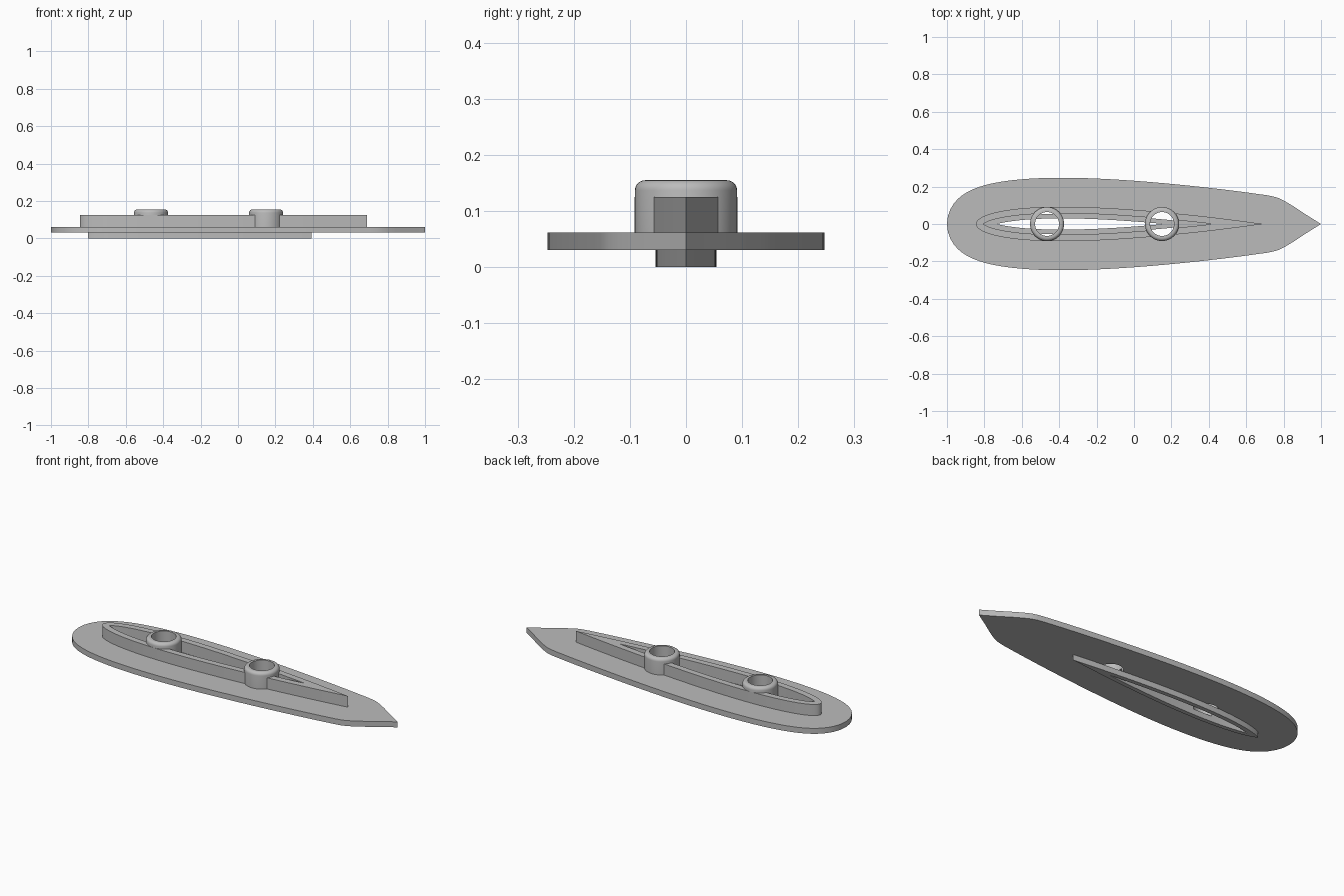
import bpy, bmesh, math
from mathutils import Vector

old = bpy.data.objects.get("Cube")
if old:
    bpy.data.objects.remove(old, do_unlink=True)

grey = bpy.data.materials.new("plain grey")
grey.use_nodes = True
colour = (0.5, 0.5, 0.5, 1)
grey.diffuse_color = colour
grey.node_tree.nodes["Principled BSDF"].inputs["Base Color"].default_value = colour

NOSE, CHORD, THICK = -0.845, 1.535, 0.12
BORE, BUSH_R = 0.064, 0.091
BUSH_X = (-0.465, 0.15)
KEEL_TOP, DECK, RIM_TOP, BUSH_TOP = 0.031, 0.062, 0.125, 0.155


def foil(u):
    """Point on the upper half of a symmetric streamlined section."""
    s = u * u
    y = 0.2969 * u - 0.126 * s - 0.3516 * s**2 + 0.2843 * s**3 - 0.1036 * s**4
    return Vector((NOSE + CHORD * s, 5 * THICK * CHORD * y))


def half_outline(offset, steps=48):
    """Upper half of the section, grown or shrunk, clipped at the centre line."""
    pts = []
    for i in range(steps + 1):
        u = i / steps
        t = foil(u + 1e-4) - foil(u - 1e-4)
        pts.append(foil(u) + offset * Vector((-t.y, t.x)).normalized())
    out = []
    for a, b in zip(pts, pts[1:]):
        if (a.y > 0) != (b.y > 0):
            cross = a.lerp(b, a.y / (a.y - b.y))
            out.append(Vector((cross.x, 0)))
        if b.y > 0:
            out.append(b)
    return out


def mirrored(half):
    return half + [Vector((p.x, -p.y)) for p in reversed(half[1:-1])]


def make(name, bm):
    bmesh.ops.recalc_face_normals(bm, faces=bm.faces)
    mesh = bpy.data.meshes.new(name)
    bm.to_mesh(mesh)
    bm.free()
    mesh.materials.append(grey)
    ob = bpy.data.objects.new(name, mesh)
    bpy.context.collection.objects.link(ob)
    return ob


def prism(name, outline, z0, z1):
    bm = bmesh.new()
    face = bm.faces.new([bm.verts.new((p.x, p.y, z0)) for p in outline])
    res = bmesh.ops.extrude_face_region(bm, geom=[face], use_keep_orig=True)
    top = [v for v in res["geom"] if isinstance(v, bmesh.types.BMVert)]
    bmesh.ops.translate(bm, verts=top, vec=(0, 0, z1 - z0))
    return make(name, bm)


def circle(x, r, n=48):
    return [Vector((x + r * math.cos(2 * math.pi * i / n),
                    r * math.sin(2 * math.pi * i / n))) for i in range(n)]


def activate(ob):
    bpy.ops.object.select_all(action='DESELECT')
    ob.select_set(True)
    bpy.context.view_layer.objects.active = ob


def cut(ob, outline):
    """Cut a vertical opening right through a part."""
    cutter = prism("cutter", outline, -0.1, 0.3)
    cutter.hide_render = True
    mod = ob.modifiers.new("opening", 'BOOLEAN')
    mod.operation, mod.solver, mod.object = 'DIFFERENCE', 'EXACT', cutter
    activate(ob)
    bpy.ops.object.modifier_apply(modifier=mod.name)
    bpy.data.objects.remove(cutter, do_unlink=True)


def smooth(ob):
    activate(ob)
    bpy.ops.object.shade_smooth_by_angle(angle=math.radians(30))


slot = mirrored(half_outline(-0.062))

# Base plate: grown section with a pointed tail
tail = [(0.745, 0.147), (0.775, 0.138), (0.81, 0.12), (0.85, 0.096), (0.92, 0.05), (1, 0)]
plate = prism("base_plate", mirrored(half_outline(0.155) + [Vector(p) for p in tail]),
              KEEL_TOP, DECK)
cut(plate, slot)

# Raised rim above the plate
rim = prism("upper_rim", mirrored(half_outline(0)), DECK, RIM_TOP)
cut(rim, mirrored(half_outline(-0.035)))
for x in BUSH_X:
    cut(plate, circle(x, BORE))
    cut(rim, circle(x, BORE))

# Slotted rim below the plate
keel = prism("lower_rim", mirrored(half_outline(-0.038)), 0, KEEL_TOP)
cut(keel, slot)

for ob in (plate, rim, keel):
    smooth(ob)

# Round bushes with a softened outer top edge
FILLET = 0.018
for name, x in zip(("rear_bush", "front_bush"), BUSH_X):
    profile = [(BORE, DECK), (BUSH_R, DECK)]
    for i in range(7):
        a = math.pi / 2 * i / 6
        profile.append((BUSH_R - FILLET + FILLET * math.cos(a),
                        BUSH_TOP - FILLET + FILLET * math.sin(a)))
    profile.append((BORE, BUSH_TOP))
    bm = bmesh.new()
    vs = [bm.verts.new((x + r, 0, z)) for r, z in profile]
    edges = [bm.edges.new((vs[i], vs[(i + 1) % len(vs)])) for i in range(len(vs))]
    bmesh.ops.spin(bm, geom=vs + edges, cent=(x, 0, 0), axis=(0, 0, 1),
                   angle=2 * math.pi, steps=48)
    bmesh.ops.remove_doubles(bm, verts=bm.verts, dist=1e-5)
    smooth(make(name, bm))
